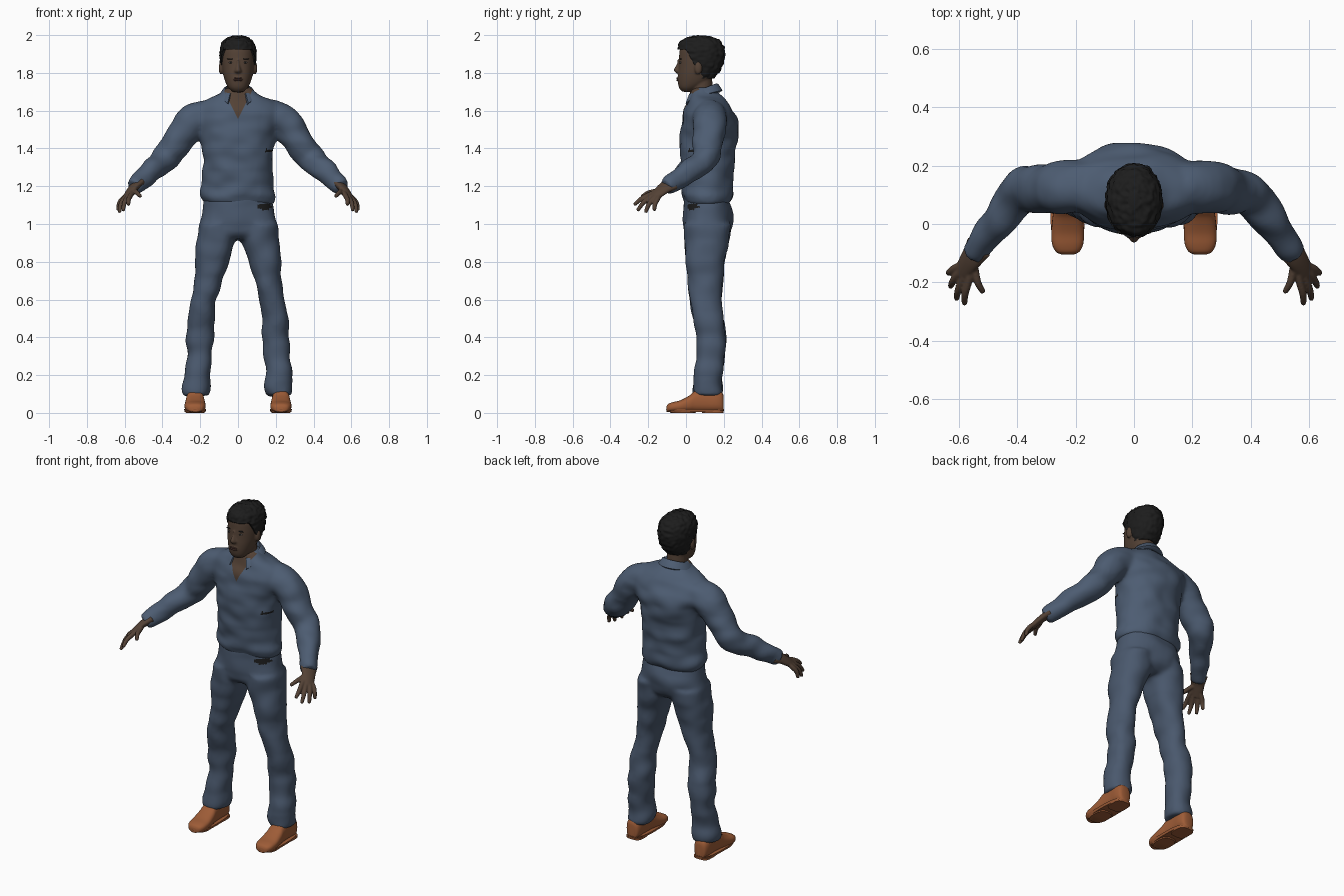
import bpy, bmesh, math
from mathutils import Vector, noise

if "Cube" in bpy.data.objects:
    bpy.data.objects.remove(bpy.data.objects["Cube"])


def material(name, r, g, b):
    m = bpy.data.materials.new(name)
    m.diffuse_color = (r, g, b, 1)
    m.use_nodes = True
    m.node_tree.nodes["Principled BSDF"].inputs["Base Color"].default_value = m.diffuse_color
    return m


SHIRT = material("shirt blue", .074, .108, .168)
PANTS = material("trouser blue", .068, .098, .153)
SKIN = material("brown skin", .088, .054, .036)
LIP = material("lip brown", .075, .036, .029)
HAIR = material("black hair", .012, .012, .012)
EYE = material("eye grey", .16, .14, .125)
LEATHER = material("tan leather", .34, .107, .038)
SOLE = material("sole brown", .16, .055, .022)


def spline(keys, k=5):
    """Catmull-Rom interpolation of tuples of any length."""
    out = []
    for i in range(len(keys) - 1):
        a, b, c, d = (keys[max(0, min(len(keys) - 1, i + j))] for j in (-1, 0, 1, 2))
        for s in range(k):
            t = s / k
            out.append([.5 * (2 * q + (r - p) * t + (2 * p - 5 * q + 4 * r - w) * t * t
                              + (3 * q - p - 3 * r + w) * t ** 3)
                        for p, q, r, w in zip(a, b, c, d)])
    return out + [list(keys[-1])]


def ring(c, u, v, n=32, power=2.0):
    e = 2 / power
    pts = []
    for i in range(n):
        a = 2 * math.pi * i / n
        ca, sa = math.cos(a), math.sin(a)
        pts.append(c + u * math.copysign(abs(ca) ** e, ca) + v * math.copysign(abs(sa) ** e, sa))
    return pts


def loft(bm, rings, capped=True):
    rows = [[bm.verts.new(p) for p in r] for r in rings]
    n = len(rows[0])
    for a, b in zip(rows, rows[1:]):
        for i in range(n):
            bm.faces.new((a[i], a[(i + 1) % n], b[(i + 1) % n], b[i]))
    if capped:
        bm.faces.new(rows[0][::-1])
        bm.faces.new(rows[-1])


def stack(bm, keys, n=40, power=2.2, k=5):
    """Horizontal sections given as (z, x0, x1, y0, y1)."""
    loft(bm, [ring(Vector(((x0 + x1) / 2, (y0 + y1) / 2, z)), Vector(((x1 - x0) / 2, 0, 0)),
                   Vector((0, (y1 - y0) / 2, 0)), n, power) for z, x0, x1, y0, y1 in spline(keys, k)])


def sym(keys):
    return [(z, -w, w, y0, y1) for z, w, y0, y1 in keys]


def flip(keys, s):
    return [(z, min(s * a, s * b), max(s * a, s * b), y0, y1) for z, a, b, y0, y1 in keys]


def tube(bm, keys, side=(0, 1, .3), wide=1.0, n=20, k=5):
    """Round or flattened tube along (x, y, z, radius)."""
    pts = spline(keys, k)
    rings = []
    for i, p in enumerate(pts):
        t = (Vector(pts[min(i + 1, len(pts) - 1)][:3]) - Vector(pts[max(i - 1, 0)][:3])).normalized()
        u = Vector(side)
        u = (u - t * u.dot(t)).normalized()
        rings.append(ring(Vector(p[:3]), u * p[3] * wide, t.cross(u) * p[3], n))
    loft(bm, rings)


def ball(bm, c, r):
    d = bmesh.ops.create_uvsphere(bm, u_segments=20, v_segments=12, radius=1)
    for v in d["verts"]:
        v.co = Vector((v.co.x * r[0] + c[0], v.co.y * r[1] + c[1], v.co.z * r[2] + c[2]))


def finish(name, bm, mats, angle=60):
    bmesh.ops.recalc_face_normals(bm, faces=bm.faces[:])
    me = bpy.data.meshes.new(name)
    bm.to_mesh(me)
    bm.free()
    for m in mats:
        me.materials.append(m)
    me.shade_smooth()
    me.set_sharp_from_angle(angle=math.radians(angle))
    ob = bpy.data.objects.new(name, me)
    bpy.context.collection.objects.link(ob)
    return ob


def fuse(bm, voxel, smooth):
    """Blend overlapping volumes into one skin and return it as a bmesh."""
    ob = finish("blend_helper", bm, [])
    rm = ob.modifiers.new("remesh", 'REMESH')
    rm.mode, rm.voxel_size = 'VOXEL', voxel
    sm = ob.modifiers.new("smooth", 'SMOOTH')
    sm.factor, sm.iterations = .5, smooth
    dg = bpy.context.evaluated_depsgraph_get()
    me = bpy.data.meshes.new_from_object(ob.evaluated_get(dg))
    bpy.data.objects.remove(ob)
    out = bmesh.new()
    out.from_mesh(me)
    bpy.data.meshes.remove(me)
    return out


def wrinkle(bm, amp, freq):
    bm.normal_update()
    moves = [(v, v.normal * amp * noise.noise(Vector([a * f for a, f in zip(v.co, freq)])))
             for v in bm.verts]
    for v, d in moves:
        v.co += d


# Shirt: trunk and sleeves blended, open neck cut as a clean V
bm = bmesh.new()
stack(bm, sym([(1.105, .185, 0, .232), (1.125, .193, -.012, .242), (1.16, .2, -.024, .25),
               (1.22, .19, -.02, .248), (1.3, .185, -.03, .255), (1.4, .193, -.032, .265),
               (1.5, .212, -.028, .276), (1.57, .232, -.018, .265), (1.62, .222, .0, .235),
               (1.66, .165, .013, .205), (1.69, .10, .02, .178), (1.72, .065, .025, .15)]))
for s in (1, -1):
    tube(bm, [(s * x, y, z, r) for x, y, z, r in
              [(.16, .13, 1.57, .09), (.245, .125, 1.54, .09), (.325, .118, 1.43, .082),
               (.39, .105, 1.345, .072), (.465, .01, 1.275, .061), (.53, -.077, 1.215, .05),
               (.552, -.105, 1.195, .043)]])
bm = fuse(bm, .011, 8)
wrinkle(bm, .012, (9, 9, 14))
for s in (1, -1):
    bmesh.ops.bisect_plane(bm, geom=bm.verts[:] + bm.edges[:] + bm.faces[:], dist=1e-5,
                           plane_co=(0, 0, 1.555), plane_no=Vector((s, 0, -.5)).normalized())
for f in bm.faces:
    c = f.calc_center_median()
    if c.y < .07 and abs(c.x) < .5 * (c.z - 1.555):
        f.material_index = 1
    elif c.y < .08 and abs(c.x - .165) < .02 and abs(c.z - 1.39) < .007:
        f.material_index = 2
finish("shirt", bm, [SHIRT, SKIN, HAIR])

# Collar folded around the neck
bm = bmesh.new()
rows = []
for i in range(41):
    a = math.radians(33 + 294 * i / 40)
    f = (1 - math.cos(a)) / 2
    zt, zb = 1.687 + .058 * f, 1.60 + .108 * f ** .4
    rows.append([bm.verts.new((math.sin(a) * r, .087 - math.cos(a) * (r + .006), z))
                 for r, z in ((.064, zt - .05), (.069, zt), (.078, zt - .004), (.1, zb), (.088, zb - .01))])
for a, b in zip(rows, rows[1:]):
    for j in range(5):
        bm.faces.new((a[j], b[j], b[(j + 1) % 5], a[(j + 1) % 5]))
bm.faces.new(rows[0])
bm.faces.new(rows[-1][::-1])
finish("collar", bm, [SHIRT], 50)

# Trousers: hips and two legs blended, small dark patch at the pocket
bm = bmesh.new()
stack(bm, sym([(1.16, .17, .005, .225), (1.1, .182, -.01, .236), (1.05, .192, -.02, .248),
               (1.0, .203, -.018, .246), (.95, .2, -.008, .232), (.915, .15, .03, .19)]))
for s in (1, -1):
    stack(bm, flip([(1.0, .01, .205, -.015, .243), (.92, .012, .219, -.008, .23),
                    (.8, .05, .226, .0, .205), (.7, .083, .23, .008, .193), (.6, .112, .243, .018, .187),
                    (.5, .125, .265, .036, .2), (.4, .128, .275, .055, .21), (.3, .138, .274, .057, .205),
                    (.2, .147, .283, .048, .192), (.13, .14, .294, .036, .192),
                    (.09, .152, .286, .04, .19)], s))
bm = fuse(bm, .011, 6)
wrinkle(bm, .012, (8, 8, 11))
for f in bm.faces:
    c = f.calc_center_median()
    if c.y < .08 and ((c.x - .142) / .038) ** 2 + ((c.z - 1.092) / .016) ** 2 < 1:
        f.material_index = 1
finish("trousers", bm, [PANTS, HAIR])

# Shoes with soles
for s, side in ((1, "left"), (-1, "right")):
    bm = bmesh.new()
    keys = [(-.104, .022, .028), (-.095, .04, .042), (-.07, .053, .052), (-.03, .056, .062),
            (.02, .052, .088), (.05, .048, .112), (.11, .045, .122), (.16, .046, .12),
            (.19, .038, .105), (.199, .024, .085)]
    loft(bm, [ring(Vector((s * .227, y, h / 2 + .005)), Vector((w, 0, 0)), Vector((0, 0, h / 2)), 28, 2.6)
              for y, w, h in spline(keys, 4)])
    finish(side + "_shoe", bm, [LEATHER])
    bm = bmesh.new()
    stack(bm, flip([(.006, .172, .282, -.1, .198), (.02, .168, .286, -.105, .202)], s), 40, 2.7, 1)
    stack(bm, flip([(0, .178, .276, .085, .198), (.012, .178, .276, .085, .2)], s), 32, 3.5, 1)
    stack(bm, flip([(0, .18, .276, -.08, .05), (.012, .174, .281, -.095, .06)], s), 32, 2.6, 1)
    finish(side + "_sole", bm, [SOLE if s == 0 else LEATHER, SOLE], 40)

# Head: skull, jaw, neck, nose and ears blended
bm = bmesh.new()
stack(bm, sym([(1.7, .028, -.02, .04), (1.72, .05, -.036, .07), (1.75, .066, -.043, .12),
               (1.79, .078, -.043, .15), (1.83, .085, -.04, .175), (1.88, .088, -.037, .19),
               (1.93, .084, -.03, .185), (1.97, .06, 0, .15), (1.985, .03, .04, .11)]), 48, 2.2)
tube(bm, [(0, .09, 1.6, .07), (0, .085, 1.68, .06), (0, .08, 1.78, .058)], (1, 0, 0))
stack(bm, sym([(1.87, .008, -.045, .0), (1.845, .01, -.05, .0), (1.82, .017, -.064, .0),
               (1.807, .022, -.062, .0), (1.798, .014, -.05, .0)]), 20, 2)
for s in (1, -1):
    ball(bm, (s * .09, .065, 1.825), (.012, .02, .034))
ball(bm, (0, -.037, 1.768), (.028, .012, .014))
finish("head", fuse(bm, .0055, 3), [SKIN])

# Face details
bm = bmesh.new()
for dz, r in ((.0045, .0045), (-.005, .0055)):
    ball(bm, (0, -.0445, 1.767 + dz), (.024, .007, r))
finish("lips", bm, [LIP])
for name, mat, z, y, r in (("eyes", EYE, 1.855, -.029, (.013, .005, .005)),
                           ("pupils", HAIR, 1.855, -.0325, (.005, .003, .005)),
                           ("eyebrows", HAIR, 1.874, -.029, (.02, .006, .0035))):
    bm = bmesh.new()
    for s in (1, -1):
        ball(bm, (s * .038, y, z), r)
    finish(name, bm, [mat])

# Short curly hair, clipped along the hairline
bm = bmesh.new()
stack(bm, sym([(1.765, .065, .0, .145), (1.82, .088, -.03, .186), (1.88, .096, -.042, .205),
               (1.93, .094, -.043, .203), (1.965, .079, -.03, .185), (1.985, .056, .0, .15),
               (1.996, .02, .05, .11)]), 72, 2.1, 8)
bmesh.ops.recalc_face_normals(bm, faces=bm.faces[:])
wrinkle(bm, .008, (55, 55, 55))
for v in bm.verts:
    v.co.z = min(2.0, max(v.co.z, 1.77, 1.925 - 1.9 * max(0, v.co.y)))
finish("hair", bm, [HAIR], 75)

# Hands: palm, four fingers and thumb blended
for s, side in ((1, "left"), (-1, "right")):
    bm = bmesh.new()
    tube(bm, [(s * x, y, z, r) for x, y, z, r in
              [(.53, -.077, 1.212, .026), (.555, -.115, 1.19, .021), (.575, -.145, 1.165, .018),
               (.592, -.175, 1.14, .014)]], (s * .55, .6, -.3), 2.0)
    for a, b in (((.566, -.194, 1.155), (.58, -.275, 1.1)), ((.585, -.187, 1.143), (.608, -.258, 1.07)),
                 ((.603, -.172, 1.135), (.628, -.215, 1.06)), ((.614, -.152, 1.13), (.635, -.168, 1.07)),
                 ((.545, -.155, 1.175), (.515, -.235, 1.145))):
        base, tip = Vector((s * a[0], *a[1:])), Vector((s * b[0], *b[1:]))
        root = base + (Vector((s * .555, -.12, 1.185)) - base) * .5
        mid = base.lerp(tip, .5) + Vector((s * .005, -.004, .005))
        tube(bm, [(*root, .012), (*base, .0135), (*mid, .0125), (*tip.lerp(mid, .12), .0095), (*tip, .005)],
             (1, .3, 0), 1, 14, 4)
    finish(side + "_hand", fuse(bm, .0045, 2), [SKIN])
